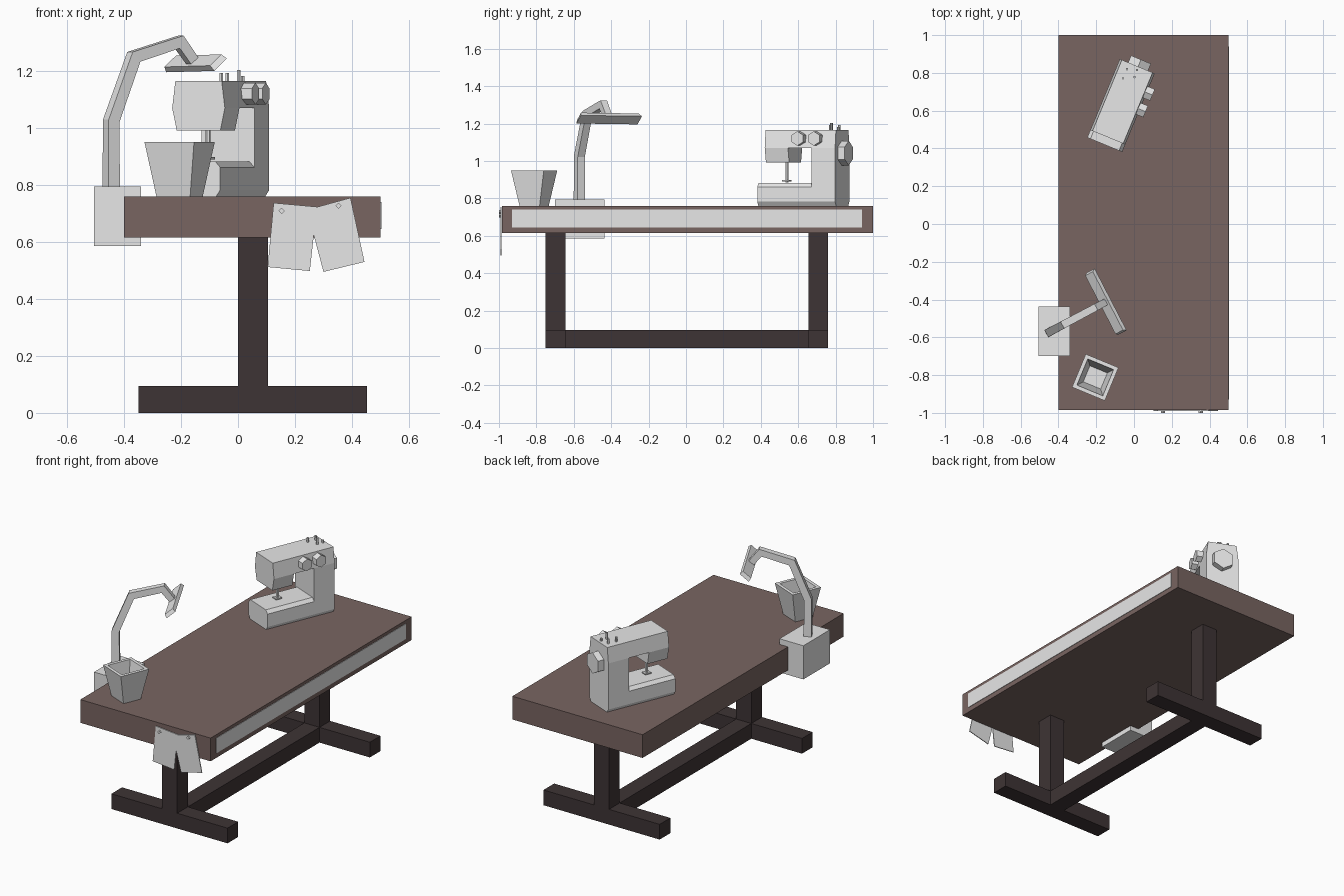
import bpy, bmesh, math
from mathutils import Matrix, Vector

if "Cube" in bpy.data.objects:
    bpy.data.objects.remove(bpy.data.objects["Cube"])


def material(name, rgb):
    m = bpy.data.materials.new(name)
    m.diffuse_color = (*rgb, 1)
    m.use_nodes = True
    m.node_tree.nodes["Principled BSDF"].inputs["Base Color"].default_value = m.diffuse_color
    return m


BROWN = material("brown_wood", (0.19, 0.13, 0.12))
DARK = material("dark_wood", (0.048, 0.034, 0.035))
PALE = material("pale_grey", (0.8, 0.8, 0.8))


def loft(name, rings, mat, matrix=Matrix()):
    """Join rings of equal point count and cap both ends."""
    bm = bmesh.new()
    vs = [[bm.verts.new(matrix @ Vector(p)) for p in r] for r in rings]
    n = len(rings[0])
    for lo, hi in zip(vs, vs[1:]):
        for i in range(n):
            j = (i + 1) % n
            bm.faces.new((lo[i], lo[j], hi[j], hi[i]))
    bm.faces.new(vs[0][::-1])
    bm.faces.new(vs[-1])
    bmesh.ops.recalc_face_normals(bm, faces=bm.faces)
    me = bpy.data.meshes.new(name)
    bm.to_mesh(me)
    bm.free()
    me.materials.append(mat)
    ob = bpy.data.objects.new(name, me)
    bpy.context.collection.objects.link(ob)
    return ob


def rect(hx, hy, z):
    return [(-hx, -hy, z), (hx, -hy, z), (hx, hy, z), (-hx, hy, z)]


def box(name, x0, x1, y0, y1, z0, z1, mat, matrix=Matrix()):
    rings = [[(x0, y0, z), (x1, y0, z), (x1, y1, z), (x0, y1, z)] for z in (z0, z1)]
    return loft(name, rings, mat, matrix)


def cylinder(name, base, axis, radius, length, sides, mat, matrix=Matrix()):
    """Low-sided cylinder from base along 'X', 'Y' or 'Z', a corner pointing up."""
    rings = []
    for h in (0, length):
        ring = []
        for i in range(sides):
            t = 2 * math.pi * i / sides
            c, s = radius * math.sin(t), radius * math.cos(t)
            p = {'X': (h, c, s), 'Y': (c, h, s), 'Z': (c, s, h)}[axis]
            ring.append(Vector(base) + Vector(p))
        rings.append(ring)
    return loft(name, rings, mat, matrix)


# Table
box("table_top", -0.40, 0.50, -0.985, 1.0, 0.615, 0.76, BROWN)
box("side_strip", 0.498, 0.503, -0.93, 0.94, 0.645, 0.74, PALE)
for side, y in (("front", -0.75), ("back", 0.655)):
    box(side + "_foot", -0.35, 0.453, y, y + 0.105, 0, 0.095, DARK)
    box(side + "_leg", 0.0, 0.105, y, y + 0.105, 0.095, 0.615, DARK)
box("stretcher", 0.0, 0.105, -0.645, 0.655, 0, 0.095, DARK)

# Shorts pinned to the front edge
outline = [(0.125, 0.737), (0.279, 0.723), (0.395, 0.755), (0.444, 0.53),
           (0.30, 0.495), (0.266, 0.624), (0.252, 0.498), (0.104, 0.512)]
loft("shorts", [[(x, y, z) for x, z in outline] for y in (-0.986, -0.991)], PALE)
for x, z in ((0.153, 0.709), (0.353, 0.727)):
    cylinder("shorts_pin", (x, -1.0, z), 'Y', 0.011, 0.012, 4, PALE)

# Tapered open bin
BIN = Matrix.Translation((-0.205, -0.812, 0)) @ Matrix.Rotation(math.radians(-22.5), 4, 'Z')
loft("bin", [rect(0.064, 0.058, 0.76), rect(0.094, 0.095, 0.95),
             rect(0.074, 0.075, 0.95), rect(0.05, 0.046, 0.785)], PALE, BIN)

# Lamp: clamp block, bent arm, tilted head. Local x is the arm's reach.
box("lamp_clamp", -0.505, -0.34, -0.70, -0.437, 0.585, 0.795, PALE)
LAMP = Matrix.Translation((-0.445, -0.57, 0)) @ Matrix.Rotation(math.radians(28), 4, 'Z')
path = [Vector(p) for p in ((0, 0.79), (0, 1.025), (0.09, 1.25), (0.27, 1.302), (0.322, 1.236))]
rings = []
for i, p in enumerate(path):
    a = (p - path[max(i - 1, 0)]).normalized()
    b = (path[min(i + 1, len(path) - 1)] - p).normalized()
    t = (a + b).normalized()
    h = 0.0225 - 0.001 * i
    n = Vector((-t.y, t.x)) * h / max(t.dot(a), t.dot(b))
    rings.append([(p.x + k * n.x, w * h, p.y + k * n.y)
                  for k, w in ((-1, -1), (-1, 1), (1, 1), (1, -1))])
loft("lamp_arm", rings, PALE, LAMP)
HEAD = (LAMP @ Matrix.Translation((0.332, 0, 1.228)) @ Matrix.Rotation(math.radians(-41), 4, 'Y')
        @ Matrix.Rotation(math.radians(-1), 4, 'X'))
loft("lamp_head", [rect(0.033, 0.184, -0.011), rect(0.030, 0.174, 0.011)], PALE, HEAD)

# Sewing machine: local y is its length, local x its width
SEW = Matrix.Translation((-0.067, 0.632, 0)) @ Matrix.Rotation(math.radians(-22.5), 4, 'Z')


def section(name, y0, y1, widths):
    """Symmetric cross-section of (half width, height) run from y0 to y1."""
    prof = widths + [(-w, z) for w, z in reversed(widths)]
    return loft(name, [[(x, y, z) for x, z in prof] for y in (y0, y1)], PALE, SEW)


section("machine_base", -0.23, 0.083, [(0.085, 0.76), (0.1, 0.782), (0.1, 0.862), (0.082, 0.882)])
section("machine_column", 0.083, 0.22, [(0.085, 0.76), (0.1, 0.782), (0.1, 1.07)])
section("machine_arm", -0.187, 0.22, [(0.1, 1.07), (0.088, 1.165)])
section("machine_head", -0.187, -0.053, [(0.083, 0.992), (0.1, 1.07)])
cylinder("hand_wheel", (0.005, 0.22, 1.042), 'Y', 0.066, 0.04, 6, PALE, SEW)
for y in (0.015, 0.11):
    cylinder("dial", (0.085, y, 1.12), 'X', 0.038, 0.048, 6, PALE, SEW)

# Needle bar and presser foot
cylinder("needle_bar", (0.0, -0.1, 0.885), 'Z', 0.009, 0.115, 6, PALE, SEW)
box("presser_foot", -0.018, 0.018, -0.12, -0.08, 0.89, 0.898, PALE, SEW)

# Thread pins on top of the machine (world positions)
for x, y, top in ((-0.037, 0.82, 1.193), (-0.058, 0.772, 1.193),
                  (0.016, 0.815, 1.182), (0.003, 0.778, 1.204)):
    cylinder("thread_pin", (x, y, 1.16), 'Z', 0.007, top - 1.16, 6, PALE)
